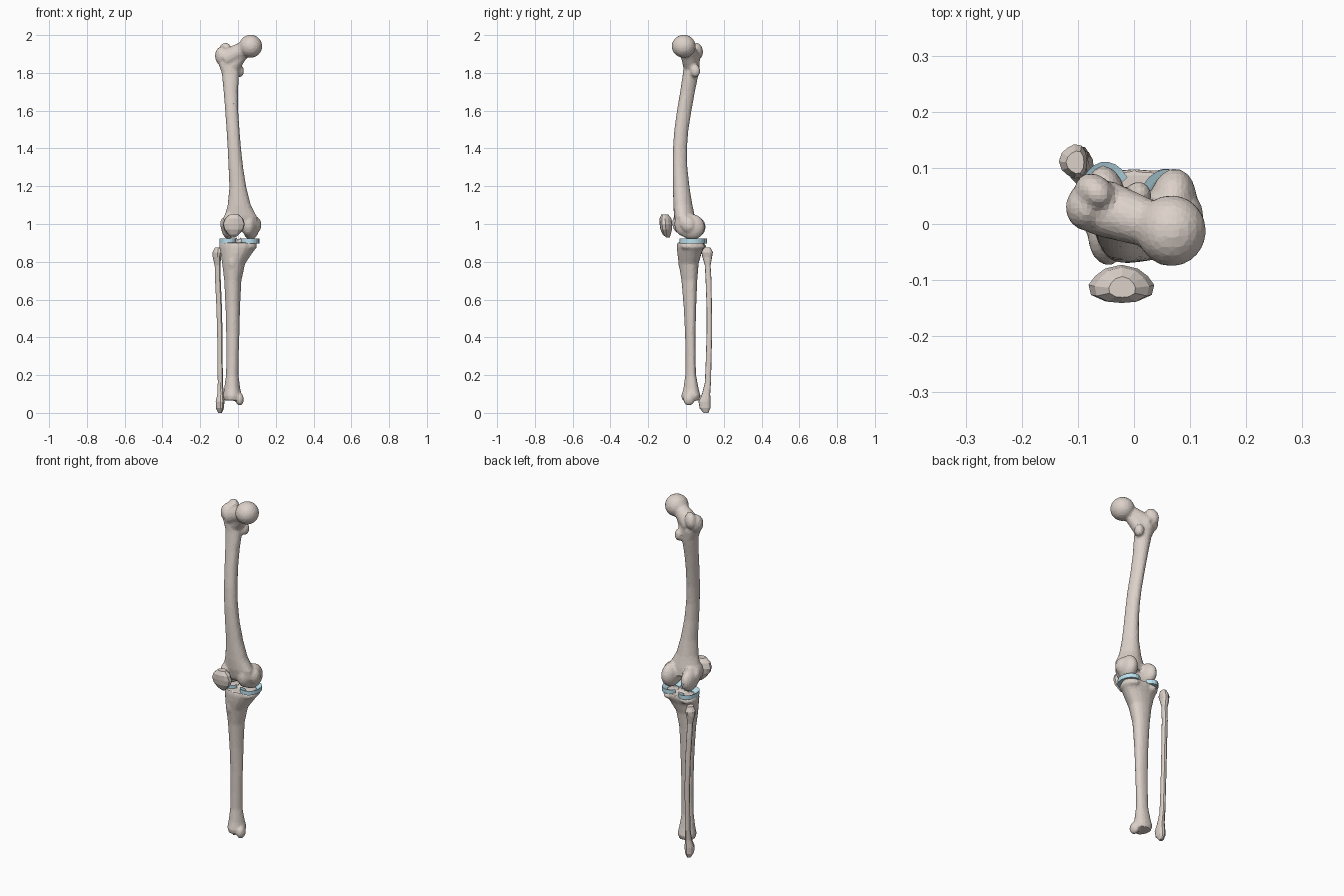
import bpy, bmesh
from math import sin, cos, pi, radians
from mathutils import Matrix, Vector, Euler


def material(name, rgb):
    m = bpy.data.materials.new(name)
    m.diffuse_color = (*rgb, 1)
    return m


BONE = material("bone", (0.72, 0.64, 0.59))
CARTILAGE = material("cartilage", (0.50, 0.75, 0.85))


def loft(bm, rings, n=16, tri=0.0, apex=-pi / 2):
    """Horizontal rings (x0, x1, y0, y1, z); tri pushes the section toward a triangle."""
    prev = None
    for i, (x0, x1, y0, y1, z) in enumerate(rings):
        ring = []
        for k in range(n):
            a = 2 * pi * k / n
            r = 1 + tri * cos(3 * (a - apex))
            ring.append(bm.verts.new(((x0 + x1) / 2 + (x1 - x0) / 2 * r * cos(a),
                                      (y0 + y1) / 2 + (y1 - y0) / 2 * r * sin(a), z)))
        if prev:
            for k in range(n):
                bm.faces.new((prev[k], prev[(k + 1) % n], ring[(k + 1) % n], ring[k]))
        if i in (0, len(rings) - 1):
            bm.faces.new(ring)
        prev = ring


def blob(bm, c, r, rot=(0, 0, 0)):
    m = (Matrix.Translation(c) @ Euler([radians(v) for v in rot]).to_matrix().to_4x4()
         @ Matrix.Diagonal((*r, 1)))
    bmesh.ops.create_uvsphere(bm, u_segments=20, v_segments=12, radius=1, matrix=m)


def strut(bm, a, b, ra, rb):
    a, b = Vector(a), Vector(b)
    d = b - a
    m = Matrix.Translation((a + b) / 2) @ d.to_track_quat('Z', 'Y').to_matrix().to_4x4()
    bmesh.ops.create_cone(bm, cap_ends=True, segments=16, radius1=ra, radius2=rb,
                          depth=d.length, matrix=m)


def finish(bm, name, mat, voxel=None, ratio=0.3, smooth=3):
    bmesh.ops.recalc_face_normals(bm, faces=bm.faces)
    me = bpy.data.meshes.new(name)
    bm.to_mesh(me)
    bm.free()
    me.materials.append(mat)
    ob = bpy.data.objects.new(name, me)
    bpy.context.collection.objects.link(ob)
    if voxel:
        r = ob.modifiers.new("fuse", 'REMESH')
        r.mode, r.voxel_size = 'VOXEL', voxel
        s = ob.modifiers.new("soften", 'SMOOTH')
        s.factor, s.iterations = 0.5, smooth
        ob.modifiers.new("facets", 'DECIMATE').ratio = ratio
    return ob


# Thigh bone: bowed shaft
bm = bmesh.new()
loft(bm, [(-.07, .11, -.055, .05, .99), (-.072, .10, -.066, .045, 1.04),
          (-.055, .068, -.07, .032, 1.10), (-.046, .045, -.071, .018, 1.19),
          (-.05, .027, -.072, .006, 1.30), (-.055, .016, -.071, .004, 1.40),
          (-.061, .008, -.064, .012, 1.50), (-.068, .001, -.05, .028, 1.60),
          (-.076, 0, -.033, .046, 1.70), (-.086, .006, -.018, .066, 1.80),
          (-.105, .005, -.015, .072, 1.85), (-.105, -.02, -.005, .065, 1.91)],
     tri=.05, apex=pi / 2)
# Ball, neck and trochanters
blob(bm, (.067, -.012, 1.941), (.062, .064, .061))
strut(bm, (-.06, .03, 1.875), (.05, -.008, 1.935), .052, .04)
strut(bm, (-.04, .03, 1.82), (.02, .005, 1.90), .042, .034)
blob(bm, (-.085, .03, 1.89), (.037, .042, .05))
blob(bm, (-.07, .058, 1.915), (.036, .03, .046), (0, 20, -35))
blob(bm, (.008, .05, 1.81), (.024, .026, .034))
# Knee condyles, trochlear ridges and epicondyles
blob(bm, (.068, .032, .984), (.044, .068, .068), (0, 0, -8))
blob(bm, (-.05, .034, .984), (.039, .071, .063), (0, 0, 5))
blob(bm, (-.046, -.022, 1.005), (.036, .052, .06))
blob(bm, (.056, -.012, 1.0), (.04, .05, .066))
blob(bm, (.005, -.018, 1.005), (.05, .036, .045))
blob(bm, (.092, .015, .995), (.032, .04, .045))
blob(bm, (-.073, .015, 1.0), (.022, .035, .035))
finish(bm, "thigh_bone", BONE, .008, .3)

# Shin bone: triangular shaft with flared ends
bm = bmesh.new()
loft(bm, [(-.072, .012, -.018, .072, .065), (-.08, .02, -.022, .08, .09),
          (-.073, .012, -.012, .069, .13), (-.064, .003, -.003, .055, .20),
          (-.062, .004, -.002, .052, .30), (-.063, .008, -.004, .052, .42),
          (-.066, .011, -.011, .056, .56), (-.073, .018, -.022, .062, .70),
          (-.084, .038, -.036, .070, .79), (-.092, .075, -.043, .086, .845),
          (-.1, .1, -.045, .102, .88), (-.098, .1, -.042, .102, .902)],
     tri=.06)
# Inner ankle knob, shin tuberosity, plateau edges and middle spines
blob(bm, (.009, .015, .072), (.022, .03, .034))
blob(bm, (-.03, -.02, .80), (.025, .022, .045))
blob(bm, (.055, .035, .882), (.046, .066, .025))
blob(bm, (-.052, .045, .882), (.046, .062, .025))
for x in (-.01, .014):
    strut(bm, (x, .035, .89), (x, .035, .93), .014, .005)
finish(bm, "shin_bone", BONE, .0075, .3)

# Slender outer calf bone
bm = bmesh.new()
loft(bm, [(-.104, -.084, .092, .118, 0), (-.115, -.073, .072, .129, .025),
          (-.116, -.07, .066, .13, .06), (-.108, -.074, .085, .128, .10),
          (-.106, -.079, .1, .132, .16), (-.107, -.08, .105, .135, .28),
          (-.109, -.081, .109, .138, .42), (-.113, -.084, .109, .137, .56),
          (-.12, -.09, .104, .135, .70), (-.122, -.092, .1, .13, .78),
          (-.132, -.088, .087, .138, .825), (-.132, -.082, .081, .142, .85),
          (-.12, -.088, .09, .13, .876)], n=12, tri=.08, apex=pi)
finish(bm, "calf_bone", BONE)

# Kneecap: rounded top, pointed bottom
bm = bmesh.new()
loft(bm, [(-.035, -.015, -.105, -.087, .928), (-.052, .006, -.125, -.082, .945),
          (-.073, .028, -.138, -.076, .972), (-.081, .036, -.142, -.075, 1.0),
          (-.07, .027, -.143, -.079, 1.028), (-.045, .003, -.132, -.095, 1.05)],
     n=12, tri=.07, apex=pi / 2)
finish(bm, "kneecap", BONE)


# C-shaped wedge cartilage pads, open toward the middle of the joint
def meniscus(name, cx, cy, rx, ry, opening):
    bm = bmesh.new()
    steps, prev = 18, None
    for i in range(steps + 1):
        a = radians(opening + 35 + 290 * i / steps)
        sec = [bm.verts.new((cx + rx * f * cos(a), cy + ry * f * sin(a), z))
               for f, z in ((1, .898), (1, .922), (.8, .917), (.5, .907), (.5, .9))]
        if prev:
            for k in range(5):
                bm.faces.new((prev[k], prev[(k + 1) % 5], sec[(k + 1) % 5], sec[k]))
        if i in (0, steps):
            bm.faces.new(sec)
        prev = sec
    finish(bm, name, CARTILAGE)


meniscus("inner_meniscus", .06, .032, .053, .066, 180)
meniscus("outer_meniscus", -.051, .045, .048, .066, 0)
